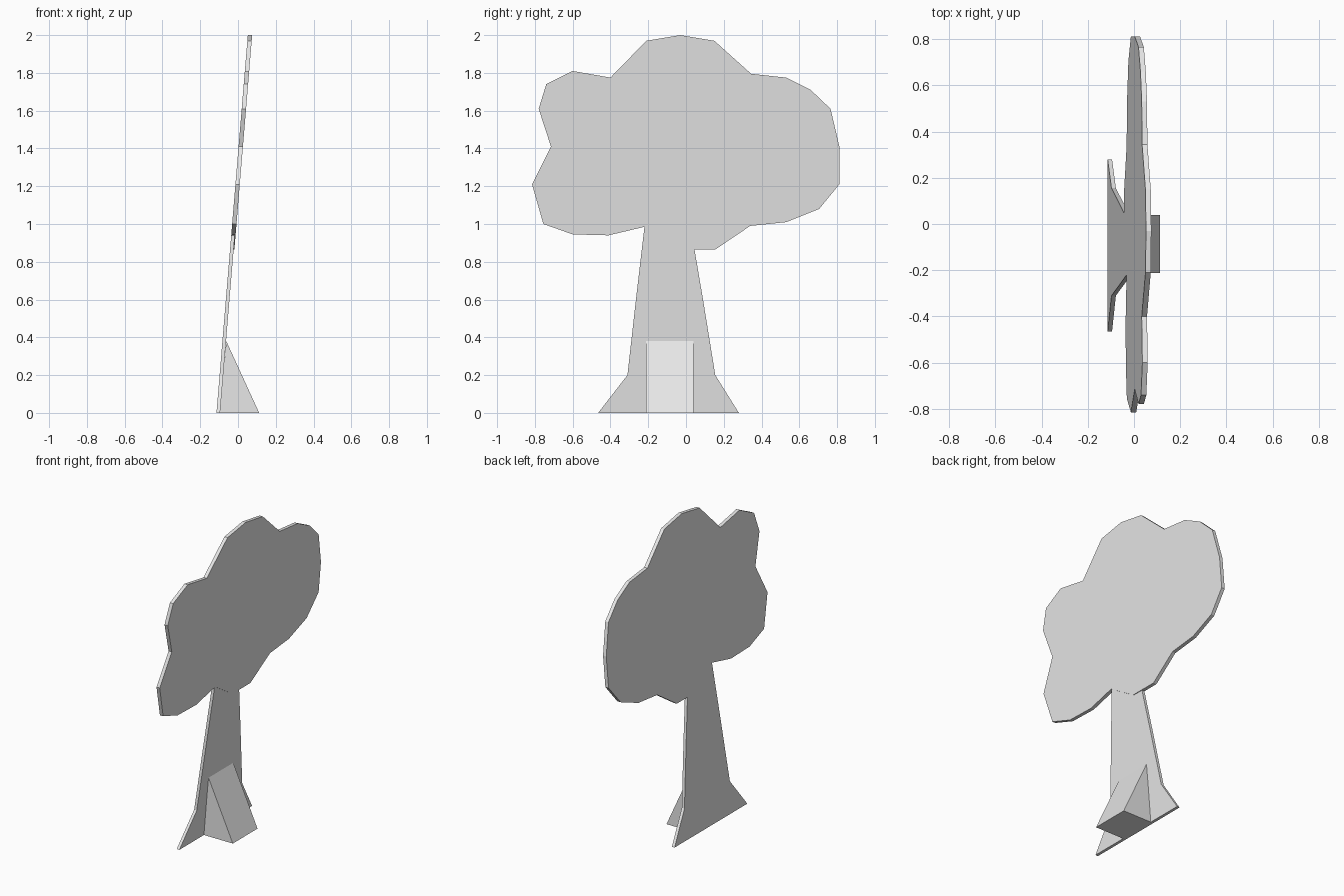
import bpy
import bmesh

old = bpy.data.objects.get("Cube")
if old:
    bpy.data.objects.remove(old, do_unlink=True)

# One plain grey for the whole cut-out tree
GREY = (0.8, 0.8, 0.8, 1.0)
grey = bpy.data.materials.new("plain_grey")
grey.use_nodes = True
grey.diffuse_color = GREY
grey.node_tree.nodes["Principled BSDF"].inputs["Base Color"].default_value = GREY


def lean(z):
    """x of the leaning back surface at height z."""
    return -0.114 + 0.083 * z


def prism(name, outline, offset):
    """Sweep a closed outline of 3D points along an offset vector."""
    bm = bmesh.new()
    face = bm.faces.new([bm.verts.new(p) for p in outline])
    swept = bmesh.ops.extrude_face_region(bm, geom=[face], use_keep_orig=True)
    moved = [v for v in swept["geom"] if isinstance(v, bmesh.types.BMVert)]
    bmesh.ops.translate(bm, verts=moved, vec=offset)
    bmesh.ops.recalc_face_normals(bm, faces=bm.faces)
    mesh = bpy.data.meshes.new(name)
    bm.to_mesh(mesh)
    bm.free()
    mesh.materials.append(grey)
    obj = bpy.data.objects.new(name, mesh)
    bpy.context.collection.objects.link(obj)
    return obj


def leaning_board(name, profile, thickness):
    """Board with a (y, z) profile that leans towards +x as it rises."""
    return prism(name, [(lean(z), y, z) for y, z in profile], (thickness, 0, 0))


# Foliage: a flat, lobed board
crown = [
    (-0.03, 2.0), (0.15, 1.97), (0.345, 1.795), (0.53, 1.775), (0.66, 1.71),
    (0.765, 1.61), (0.812, 1.41), (0.812, 1.21), (0.705, 1.08), (0.53, 1.01),
    (0.34, 0.99), (0.155, 0.865), (-0.03, 0.865), (-0.22, 0.985),
    (-0.41, 0.94), (-0.6, 0.945), (-0.755, 1.0), (-0.815, 1.21),
    (-0.715, 1.41), (-0.78, 1.61), (-0.74, 1.74), (-0.6, 1.81),
    (-0.4, 1.775), (-0.21, 1.97),
]
leaning_board("foliage", crown, 0.023)

# Trunk: a slightly thinner board with flared roots
stem = [
    (-0.465, 0), (0.28, 0), (0.155, 0.2), (0.09, 0.6), (0.045, 0.865),
    (-0.03, 0.865), (-0.22, 0.985), (-0.265, 0.6), (-0.31, 0.2),
]
leaning_board("trunk", stem, 0.019)

# Support: a triangular wedge propping up the trunk
side = [(-0.098, 0), (0.112, 0), (-0.062, 0.38)]
prism("support_wedge", [(x, -0.213, z) for x, z in side], (0, 0.253, 0))
